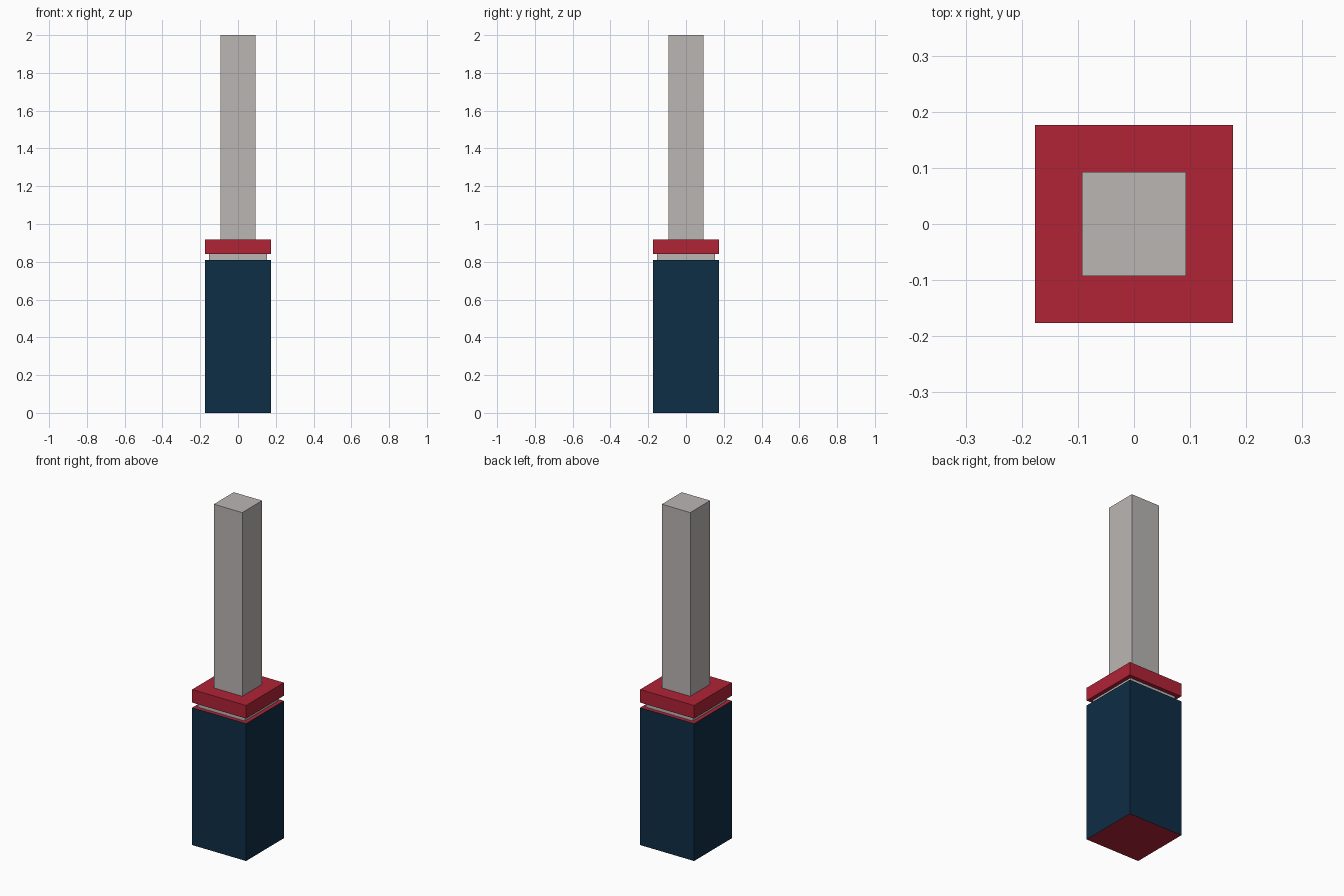
import bpy, bmesh

if "Cube" in bpy.data.objects:
    bpy.data.objects.remove(bpy.data.objects["Cube"])


def material(name, rgb):
    """Flat colour from 0-255 sRGB values."""
    lin = [((c / 255 + 0.055) / 1.055) ** 2.4 if c > 10 else c / 255 / 12.92 for c in rgb]
    m = bpy.data.materials.new(name)
    m.diffuse_color = (*lin, 1)
    m.use_nodes = True
    m.node_tree.nodes["Principled BSDF"].inputs["Base Color"].default_value = m.diffuse_color
    return m


NAVY = material("navy blue", (13, 45, 70))
RED = material("deep red", (177, 35, 54))
GREY = material("warm grey", (186, 182, 180))


def block(name, half, z0, z1, side, cap=None):
    """Square block; the horizontal faces take the cap colour if given."""
    bm = bmesh.new()
    bmesh.ops.create_cube(bm, size=1)
    for v in bm.verts:
        v.co.x *= 2 * half
        v.co.y *= 2 * half
        v.co.z = z1 if v.co.z > 0 else z0
    bm.normal_update()
    mesh = bpy.data.meshes.new(name)
    mesh.materials.append(side)
    if cap:
        mesh.materials.append(cap)
        for f in bm.faces:
            f.material_index = int(abs(f.normal.z) > 0.5)
    bm.to_mesh(mesh)
    bm.free()
    obj = bpy.data.objects.new(name, mesh)
    bpy.context.collection.objects.link(obj)
    return obj


# Navy body with red top and bottom
block("body", 0.176, 0.0, 0.81, NAVY, RED)
# Recessed neck between body and collar
block("neck", 0.153, 0.81, 0.84, GREY)
# Red collar
block("collar", 0.176, 0.84, 0.917, RED)
# Tall square shaft
block("shaft", 0.0925, 0.917, 2.0, GREY)
